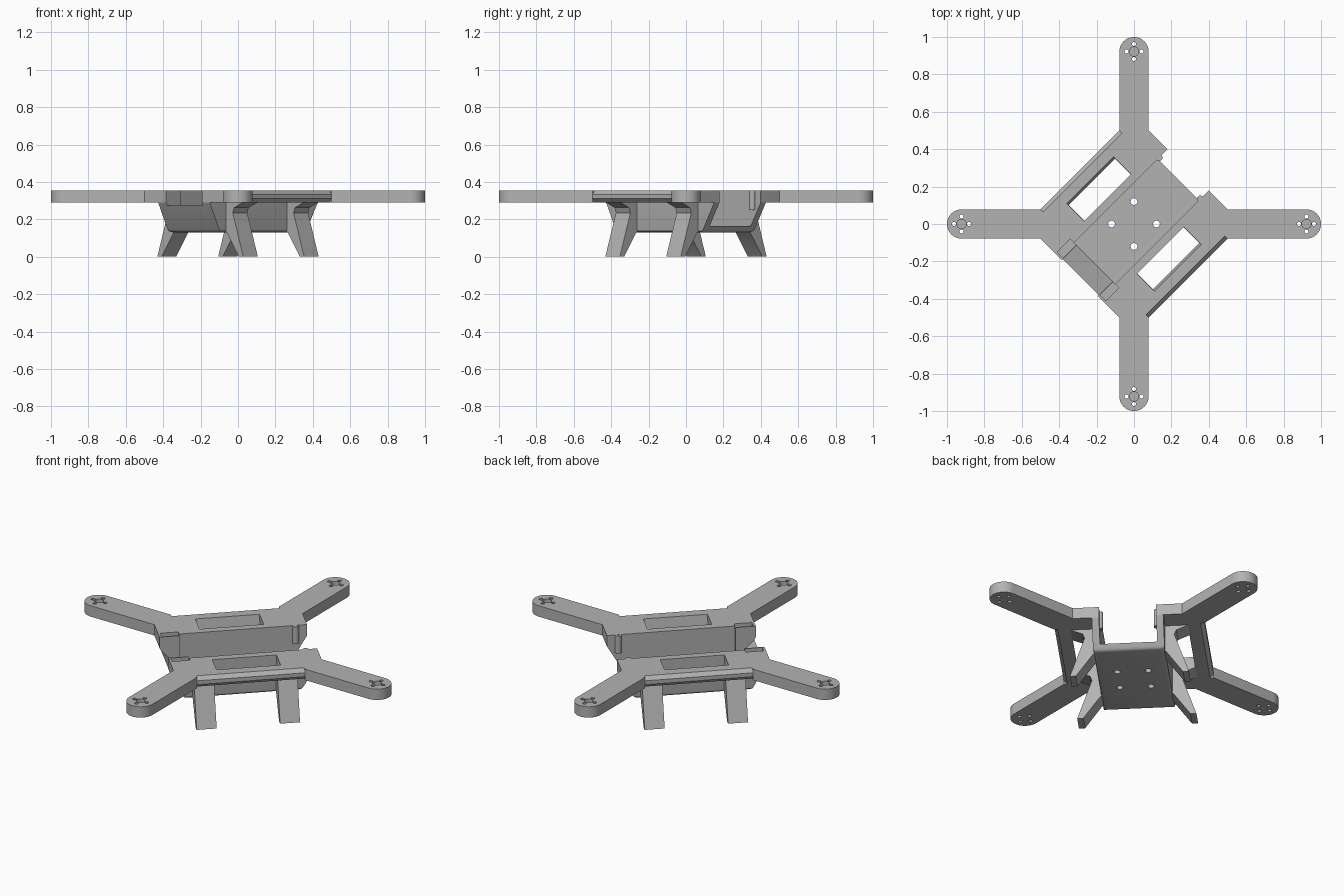
import bpy, bmesh, math
from mathutils import Vector

cube = bpy.data.objects.get("Cube")
if cube:
    bpy.data.objects.remove(cube, do_unlink=True)

grey = bpy.data.materials.new("plain grey")
grey.use_nodes = True
GREY = (0.45, 0.45, 0.45, 1)
grey.diffuse_color = GREY
grey.node_tree.nodes["Principled BSDF"].inputs["Base Color"].default_value = GREY

# Everything is modelled with the channel along local x, then turned 45 degrees.
TURN = math.pi / 4
LOW, HIGH = 0.29, 0.355      # deck underside and top
parts = []


def prism(bm, points, start, end, axis="z"):
    """Extrude a profile: (x, y) along z, (x, z) along y, or (y, z) along x."""
    place = {"z": lambda a, b, c: (a, b, c),
             "y": lambda a, b, c: (a, c, b),
             "x": lambda a, b, c: (c, a, b)}[axis]
    face = bm.faces.new([bm.verts.new(place(a, b, start)) for a, b in points])
    new = bmesh.ops.extrude_face_region(bm, geom=[face])["geom"]
    shift = Vector(place(0, 0, end - start))
    bmesh.ops.translate(bm, vec=shift, verts=[g for g in new if isinstance(g, bmesh.types.BMVert)])


def rect(a, b, c, d):
    return [(a, c), (b, c), (b, d), (a, d)]


def circle(x, y, r, n=20):
    return [(x + r * math.cos(2 * math.pi * i / n), y + r * math.sin(2 * math.pi * i / n))
            for i in range(n)]


def make(name, bm):
    bmesh.ops.recalc_face_normals(bm, faces=bm.faces)
    mesh = bpy.data.meshes.new(name)
    bm.to_mesh(mesh)
    bm.free()
    mesh.materials.append(grey)
    obj = bpy.data.objects.new(name, mesh)
    bpy.context.collection.objects.link(obj)
    return obj


def cut(obj, bm):
    """Subtract the solids in bm and keep the plain result."""
    cutter = make("cutter", bm)
    cutter.hide_render = True
    mod = obj.modifiers.new("cut", "BOOLEAN")
    mod.operation, mod.solver, mod.object = "DIFFERENCE", "EXACT", cutter
    deps = bpy.context.evaluated_depsgraph_get()
    mesh = bpy.data.meshes.new_from_object(obj.evaluated_get(deps))
    obj.modifiers.clear()
    obj.data = mesh
    bpy.data.objects.remove(cutter, do_unlink=True)


def arm_outline(angle):
    """Arm side, rounded tip and other side, pointing along a local angle."""
    half, root, tip = 0.078, 0.5, 0.922
    pts = [(root, -half)]
    pts += [(tip + half * math.sin(t), -half * math.cos(t))
            for t in (math.pi * i / 20 for i in range(21))]
    pts.append((root, half))
    c, s = math.cos(angle), math.sin(angle)
    return [(x * c - y * s, x * s + y * c) for x, y in pts]


# Deck halves with two arms each
for side, label in ((1, "back"), (-1, "front")):
    flip = lambda pts: [(x, side * y) for x, y in pts]
    bm = bmesh.new()
    outline = [(0.409, 0.156)] + arm_outline(TURN) + arm_outline(3 * TURN)
    outline += [(-0.409, 0.135), (-0.297, 0.135), (-0.297, 0.156)]
    prism(bm, flip(outline), LOW, HIGH)
    deck = make(label + "_deck", bm)

    # Window, chamfered rail edge and end pocket
    bm = bmesh.new()
    window = [(0.2, 0.25), (0.31, 0.25), (0.336, 0.38), (0.2, 0.38)]
    prism(bm, [(side * y, z) for y, z in window], -0.177, 0.177, "x")
    for z, d in ((HIGH, -1), (LOW, 1)):
        edge = [(0.387, z - d * 0.002), (0.42, z - d * 0.002), (0.42, z + d * 0.033)]
        prism(bm, [(side * y, q) for y, q in edge], -0.298, 0.298, "x")
    prism(bm, flip(rect(-0.396, -0.297, 0.141, 0.184)), 0.33, 0.4)
    # Motor mounting holes
    for a in (TURN, 3 * TURN):
        cx, cy = 0.922 * math.cos(a), 0.922 * math.sin(a)
        prism(bm, flip(circle(cx, cy, 0.025)), HIGH - 0.04, 0.4)
        for k in range(4):
            b = a + k * math.pi / 2
            prism(bm, flip(circle(cx + 0.04 * math.cos(b), cy + 0.04 * math.sin(b), 0.011, 12)),
                  0.2, 0.4)
    cut(deck, bm)
    parts.append(deck)

    # Retaining ridge inside the open end of the channel
    bm = bmesh.new()
    prism(bm, flip(circle(0.346, 0.156, 0.018, 16)), 0.25, HIGH - 0.001)
    parts.append(make(label + "_channel_ridge", bm))

    # Splayed legs, flared where they meet the deck
    leg = [(0.325, 0), (0.245, 0.235), (0.255, 0.262), (0.32, LOW),
           (0.185, LOW), (0.185, 0.14), (0.2, 0.13), (0.292, 0)]
    for end, where in ((1, "left"), (-1, "right")):
        bm = bmesh.new()
        prism(bm, [(side * y, z) for y, z in leg], end * 0.175, end * 0.285, "x")
        parts.append(make(label + "_" + where + "_leg", bm))

# Tub hanging under the deck, with rounded bottom edges
bm = bmesh.new()
prism(bm, [(-0.33, 0.13), (0.315, 0.13), (0.409, LOW), (-0.409, LOW)], -0.195, 0.195, "y")
bottom = [e for e in bm.edges if all(v.co.z < 0.14 for v in e.verts)]
bmesh.ops.recalc_face_normals(bm, faces=bm.faces)
bmesh.ops.bevel(bm, geom=bottom, offset=0.018, segments=3, profile=0.5, affect="EDGES")
tub = make("tub", bm)

# Open channel, then the ramp at its narrow end, then the floor holes
bm = bmesh.new()
prism(bm, rect(-0.297, 0.5, -0.156, 0.156), 0.165, 0.4)
cut(tub, bm)
bm = bmesh.new()
prism(bm, [(-0.28, 0.165), (-0.297, 0.165), (-0.409, 0.282), (-0.45, 0.325),
           (-0.45, 0.4), (-0.28, 0.4)], -0.135, 0.135, "y")
cut(tub, bm)
bm = bmesh.new()
for x in (-0.085, 0.085):
    for y in (-0.085, 0.085):
        prism(bm, circle(x, y, 0.018), 0.1, 0.2)
cut(tub, bm)
parts.append(tub)

# Turn into place and shade
bpy.ops.object.select_all(action="DESELECT")
for obj in parts:
    obj.rotation_euler.z = TURN
    obj.select_set(True)
bpy.context.view_layer.objects.active = tub
bpy.ops.object.shade_smooth_by_angle(angle=math.radians(30))
